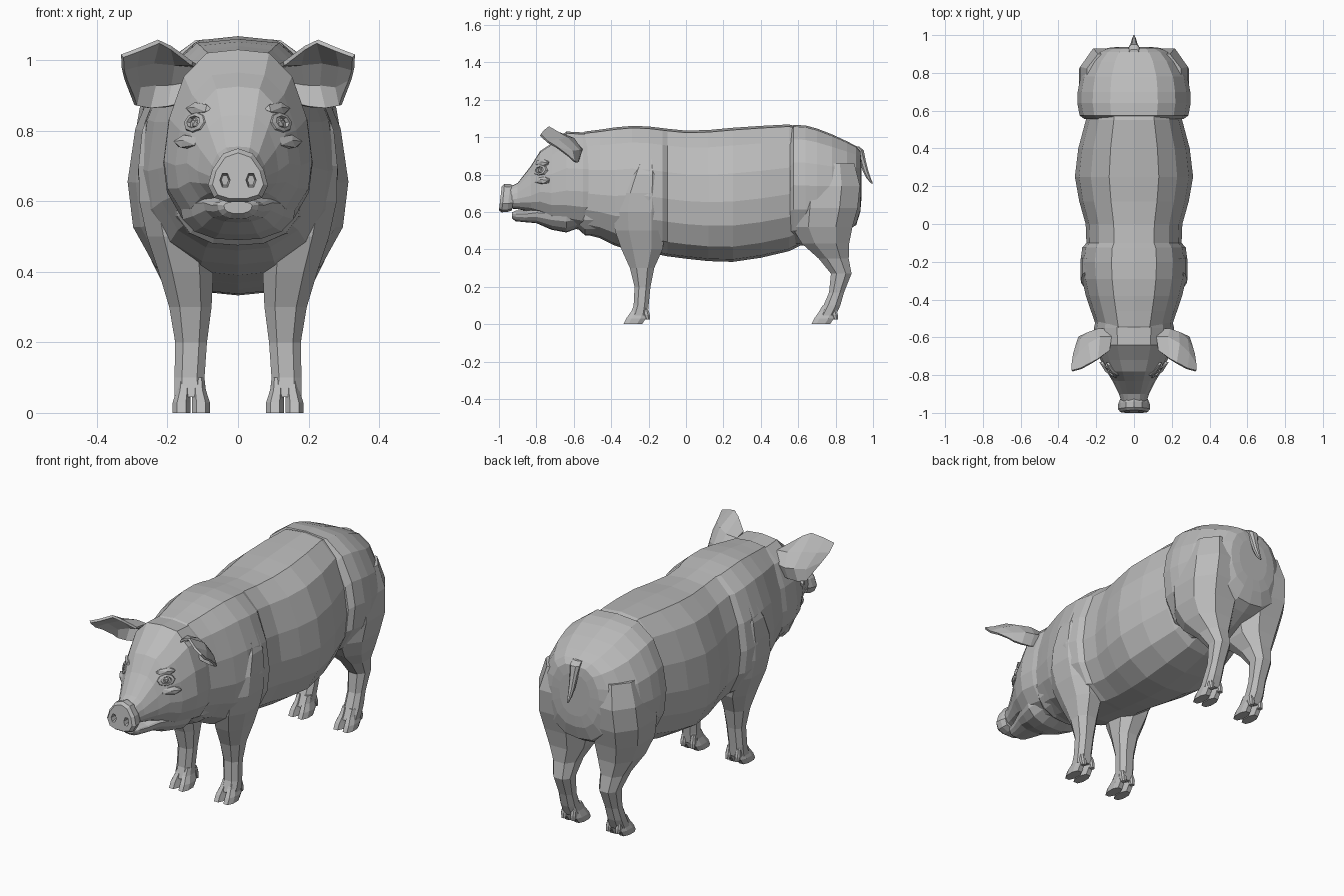
import bpy, bmesh, math
from mathutils import Vector

grey = bpy.data.materials.new("plain_grey")
grey.diffuse_color = (0.5, 0.5, 0.5, 1)


def finish(name, bm, mirror=False, solid=0):
    """Turn a bmesh into a flat shaded object."""
    bmesh.ops.recalc_face_normals(bm, faces=bm.faces)
    me = bpy.data.meshes.new(name)
    bm.to_mesh(me)
    bm.free()
    me.materials.append(grey)
    ob = bpy.data.objects.new(name, me)
    bpy.context.collection.objects.link(ob)
    if solid:
        m = ob.modifiers.new("thickness", 'SOLIDIFY')
        m.thickness = solid
        m.offset = 0
    if mirror:
        m = ob.modifiers.new("mirror", 'MIRROR')
        m.use_mirror_merge = False
    return ob


def loft(name, rings, mirror=False):
    """Skin closed rings of points and cap both ends."""
    bm = bmesh.new()
    vs = [[bm.verts.new(p) for p in r] for r in rings]
    n = len(vs[0])
    for a, b in zip(vs, vs[1:]):
        for i in range(n):
            j = (i + 1) % n
            bm.faces.new((a[i], a[j], b[j], b[i]))
    bm.faces.new(vs[0])
    bm.faces.new(vs[-1])
    return finish(name, bm, mirror)


OCT = [(1, .45), (.5, 1), (-.5, 1), (-1, .45), (-1, -.45), (-.5, -1), (.5, -1), (1, -.45)]
HALF = [(0, 1), (.42, .97), (.73, .76), (.93, .38), (1, 0), (.95, -.4), (.75, -.75), (.4, -.96), (0, -1)]
SECTION = HALF + [(-x, z) for x, z in HALF[-2:0:-1]]


def limb(name, rows, mirror=True):
    """Octagonal limb from rows of z, y front, y back, x inner, x outer."""
    rings = []
    for z, y0, y1, x0, x1 in rows:
        rings.append([((x0 + x1) / 2 + u * (x1 - x0) / 2,
                       (y0 + y1) / 2 + v * (y1 - y0) / 2, z) for u, v in OCT])
    return loft(name, rings, mirror)


def trunk(name, rows):
    """Rounded trunk from rows of y, bottom, top, half width, height of widest point."""
    rings = []
    for y, zb, zt, w, f in rows:
        zm = zb + f * (zt - zb)
        rings.append([(u * w, y, zm + v * ((zt - zm) if v > 0 else (zm - zb)))
                      for u, v in SECTION])
    return loft(name, rings)


# Head, neck and body
trunk("head", [
    (-.96, .62, .725, .06, .4), (-.90, .615, .755, .08, .4), (-.83, .60, .845, .115, .35),
    (-.78, .575, .925, .145, .38), (-.72, .54, .965, .178, .38), (-.64, .52, 1.03, .21, .38),
    (-.55, .50, 1.025, .212, .4), (-.45, .50, 1.02, .19, .4)])
trunk("body", [
    (-.60, .53, 1.0, .17, .4), (-.54, .48, 1.03, .20, .4), (-.46, .46, 1.04, .228, .4),
    (-.38, .42, 1.052, .255, .42), (-.29, .39, 1.06, .276, .45), (-.2, .378, 1.057, .284, .45),
    (-.125, .368, 1.048, .274, .45), (-.10, .363, 1.045, .252, .45),
    (0, .35, 1.035, .256, .45), (.12, .337, 1.038, .29, .45), (.25, .333, 1.05, .313, .45),
    (.4, .355, 1.06, .295, .45), (.55, .39, 1.068, .255, .45), (.65, .44, 1.04, .23, .5)])

# Rump, standing slightly proud of the barrel
trunk("rump", [
    (.555, .42, 1.03, .262, .5), (.575, .42, 1.066, .288, .5), (.64, .42, 1.062, .30, .5),
    (.70, .43, 1.046, .298, .5), (.78, .46, 1.015, .283, .5), (.86, .5, .978, .238, .52),
    (.91, .53, .952, .19, .55), (.932, .6, .925, .14, .55), (.937, .66, .88, .09, .55)])

# Lower jaw and throat folds
trunk("lower_jaw", [
    (-.93, .565, .598, .04, .7), (-.91, .55, .607, .058, .7), (-.86, .545, .607, .074, .7),
    (-.80, .54, .62, .098, .7), (-.72, .505, .63, .135, .7), (-.64, .49, .63, .165, .7),
    (-.57, .515, .63, .15, .7)])
trunk("throat_fold", [
    (-.60, .53, .70, .14, .6), (-.54, .475, .70, .18, .6), (-.48, .475, .70, .19, .6),
    (-.42, .52, .70, .17, .6)])

# Snout disc with nostril holes
disc = [(0, .75), (.042, .735), (.073, .69), (.085, .645), (.068, .61), (.03, .598)]
disc += [(-x, z) for x, z in disc[:0:-1]]
snout = loft("snout", [
    [(x * s, y + (z - .6) * .1, .665 + (z - .665) * s) for x, z in disc]
    for y, s in ((-.93, .85), (-.955, .98), (-.985, 1), (-1.0, .85))])
nostril = loft("nostril_cutter", [
    [(.037 + .017 * s * math.cos(k * math.pi / 3), y,
      .66 + .026 * s * math.sin(k * math.pi / 3)) for k in range(6)]
    for y, s in ((-1.03, 1.2), (-.965, .6))], True)
nostril.hide_render = True
nostril.hide_viewport = True
cut = snout.modifiers.new("nostrils", 'BOOLEAN')
cut.operation = 'DIFFERENCE'
cut.object = nostril

# Legs
limb("front_leg", [
    (.045, -.30, -.205, .09, .18), (.1, -.28, -.20, .095, .18), (.2, -.275, -.19, .088, .178),
    (.3, -.30, -.17, .075, .195), (.4, -.345, -.125, .07, .225), (.5, -.38, -.11, .07, .258),
    (.6, -.39, -.105, .08, .28), (.7, -.37, -.11, .1, .282), (.8, -.32, -.125, .1, .272),
    (.88, -.27, -.15, .1, .24)])
limb("back_leg", [
    (.045, .705, .80, .09, .18), (.1, .735, .825, .095, .18), (.17, .765, .845, .095, .176),
    (.27, .775, .885, .085, .185), (.35, .71, .87, .075, .205), (.43, .62, .872, .04, .245),
    (.52, .565, .89, .02, .275), (.62, .565, .918, .015, .292), (.74, .575, .93, .01, .285),
    (.86, .62, .90, .01, .25)])

# Split hooves and dewclaws
for leg, y in (("front", -.335), ("back", .67)):
    for side, x in (("inner", .08), ("outer", .135)):
        near = .006 if side == "inner" else -.006
        limb(f"{leg}_{side}_hoof", [
            (0, y, y + .10, x, x + .05), (.03, y + .015, y + .12, x, x + .05),
            (.065, y + .04, y + .125, x + .005 + near, x + .045 + near),
            (.10, y + .06, y + .12, x + .01 + near, x + .04 + near)])
        limb(f"{leg}_{side}_dewclaw", [
            (.025, y + .12, y + .142, x + .012, x + .035),
            (.05, y + .105, y + .142, x + .01, x + .04),
            (.09, y + .10, y + .13, x + .014, x + .036)])

# Tail
limb("tail", [
    (.95, .895, .925, -.025, .025), (.93, .905, .95, -.028, .028), (.88, .925, .96, -.02, .02),
    (.82, .945, .975, -.015, .015), (.78, .965, .988, -.01, .01), (.752, .99, 1.0, -.004, .004)], False)

# Ears, cupped and facing forward
ear = [[(.13, -.67, .99), (.12, -.60, .985), (.14, -.56, .94), (.15, -.575, .88)],
       [(.19, -.715, 1.035), (.18, -.60, .99), (.19, -.56, .93), (.2, -.58, .868)],
       [(.225, -.735, 1.053), (.24, -.635, .995), (.235, -.575, .93), (.25, -.585, .864)],
       [(.28, -.765, 1.03), (.29, -.685, .985), (.28, -.61, .925), (.29, -.60, .872)],
       [(.328, -.778, 1.012), (.326, -.74, .975), (.318, -.69, .945), (.30, -.63, .90)]]
bm = bmesh.new()
g = [[bm.verts.new(p) for p in row] for row in ear]
for a, b in zip(g, g[1:]):
    for j in range(3):
        bm.faces.new((a[j], b[j], b[j + 1], a[j + 1]))
finish("ear", bm, True, .012)

# Eyes with lids, brow and pouch
out = Vector((.72, -.62, .3)).normalized()
turn = out.to_track_quat('Z', 'Y')
centre = Vector((.119, -.778, .822))


def eye_ring(r, h):
    return [centre + turn @ Vector((r * math.cos(a), .65 * r * math.sin(a), h))
            for a in (k * math.tau / 8 for k in range(8))]


loft("eyelid", [eye_ring(.055, -.015), eye_ring(.043, .008), eye_ring(.028, .011),
                eye_ring(.024, .0)], True)
bm = bmesh.new()
bmesh.ops.create_icosphere(bm, subdivisions=1, radius=.018)
bmesh.ops.translate(bm, vec=centre - out * .004, verts=bm.verts)
finish("eyeball", bm, True)


def pad(name, pos, size):
    """Flattened fold of skin lying on the face."""
    bm = bmesh.new()
    bmesh.ops.create_icosphere(bm, subdivisions=1, radius=1)
    for v in bm.verts:
        v.co = Vector(pos) + turn @ Vector((v.co.x * size[0], v.co.y * size[1], v.co.z * size[2]))
    finish(name, bm, True)


pad("eye_pouch", (.143, -.768, .768), (.06, .022, .016))
pad("brow", (.112, -.768, .862), (.055, .02, .015))
